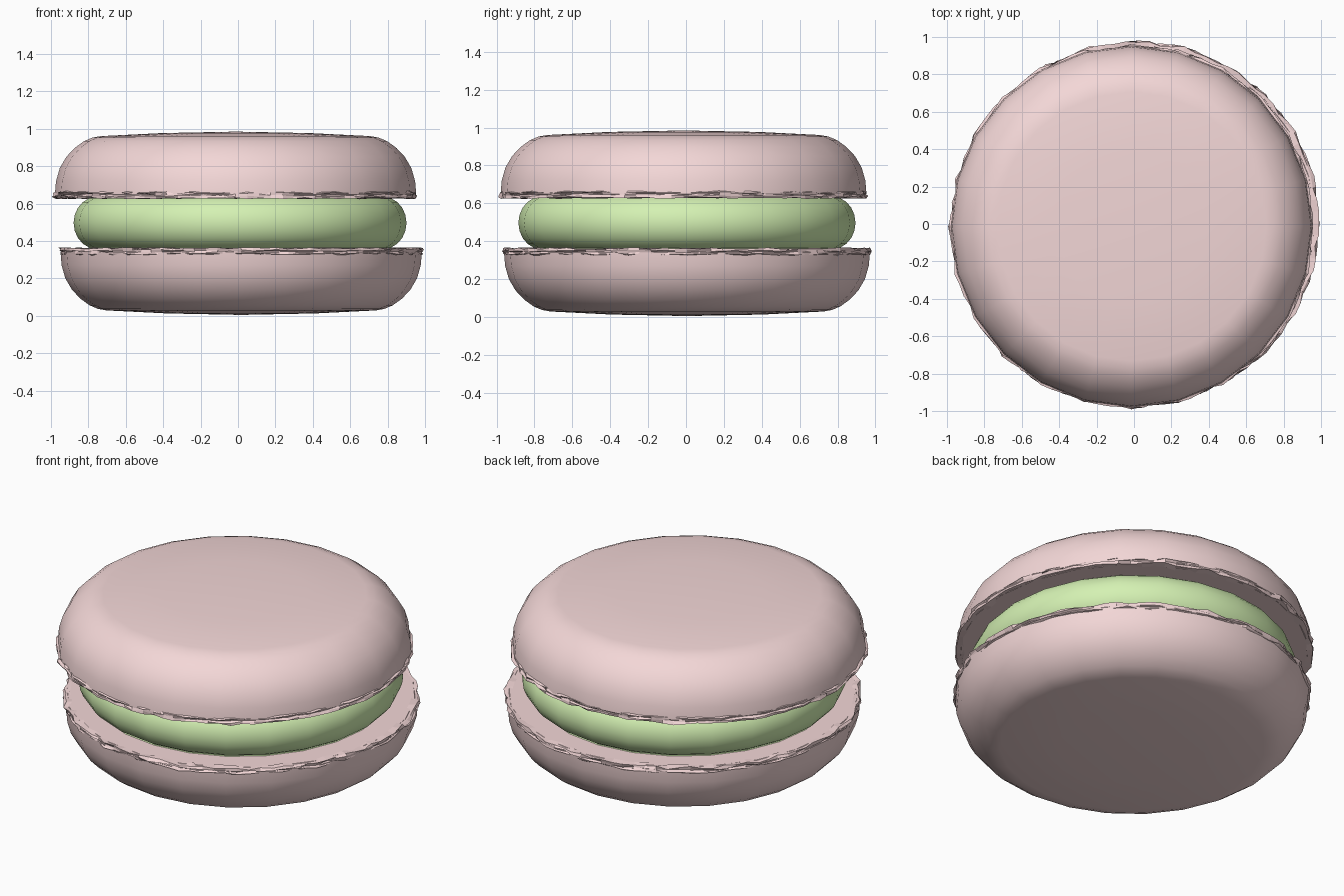
import bpy, bmesh, math, random

if "Cube" in bpy.data.objects:
    bpy.data.objects.remove(bpy.data.objects["Cube"])

random.seed(4)


def material(name, col):
    m = bpy.data.materials.new(name)
    m.diffuse_color = (*col, 1)
    m.use_nodes = True
    m.node_tree.nodes["Principled BSDF"].inputs["Base Color"].default_value = m.diffuse_color
    return m


PINK = material("pink_shell", (0.90, 0.68, 0.68))
GREEN = material("green_cream", (0.66, 0.88, 0.45))


def lathe(name, profile, segs, centre, mat, flip=False, rough=0.0, smooth=50):
    """Revolve (radius, z) points; rough makes the outer rings ragged."""
    bm = bmesh.new()
    rings = []
    for r, z in profile:
        if r == 0:
            rings.append([bm.verts.new((0, 0, z))] * segs)
            continue
        ring = []
        for i in range(segs):
            a = math.tau * i / segs
            # follow the facets of the 24-sided shell
            off = (a + math.pi / 24) % (math.pi / 12) - math.pi / 24
            k = 1.0
            if rough:
                b = a % (math.pi / 12) - math.pi / 24
                k = math.cos(math.pi / 24) / math.cos(b)
            rr = r * k + random.uniform(-0.4, 1) * rough
            zz = z + random.uniform(-0.3, 0.3) * rough
            ring.append(bm.verts.new((rr * math.cos(a), rr * math.sin(a), zz)))
        rings.append(ring)
    for p, q in zip(rings, rings[1:]):
        for i in range(segs):
            j = (i + 1) % segs
            vs = list(dict.fromkeys((p[i], q[i], q[j], p[j])))
            if len(vs) > 2:
                bm.faces.new(vs)
    if flip:
        for v in bm.verts:
            v.co.z = 0.99 - v.co.z
    bmesh.ops.recalc_face_normals(bm, faces=bm.faces)
    me = bpy.data.meshes.new(name)
    bm.to_mesh(me)
    bm.free()
    me.materials.append(mat)
    ob = bpy.data.objects.new(name, me)
    bpy.context.collection.objects.link(ob)
    ob.location = (*centre, 0)
    if smooth:
        bpy.ops.object.select_all(action='DESELECT')
        ob.select_set(True)
        bpy.context.view_layer.objects.active = ob
        bpy.ops.object.shade_smooth_by_angle(angle=math.radians(smooth))
    return ob


# Domed shell, and the ragged foot with its flat inner side
dome = [(0, 0.985), (0.40, 0.977), (0.72, 0.961), (0.765, 0.953), (0.81, 0.934),
        (0.86, 0.898), (0.905, 0.85), (0.94, 0.79), (0.96, 0.72), (0.966, 0.65)]
foot = [(0.945, 0.667), (0.966, 0.658), (0.96, 0.648), (0.968, 0.64),
        (0.966, 0.628)]
inner = [(0.966, 0.65), (0.95, 0.628), (0, 0.628)]

for label, centre, flip in (("top", (-0.013, -0.013), False),
                            ("bottom", (0.017, 0.005), True)):
    lathe(label + "_shell", dome + inner, 24, centre, PINK, flip)
    lathe(label + "_foot", foot + [(0.93, 0.628)], 96, centre, PINK, flip,
          rough=0.016, smooth=0)

# Bulging cream filling between the shells
cream = [(0, 0.635), (0.815, 0.635)]
for i in range(9):
    a = math.radians(70 - 17.5 * i)
    cream.append((0.765 + 0.125 * math.cos(a), 0.497 + 0.14 * math.sin(a)))
cream += [(0.815, 0.36), (0, 0.36)]
lathe("filling", cream, 24, (0.011, 0.005), GREEN)
